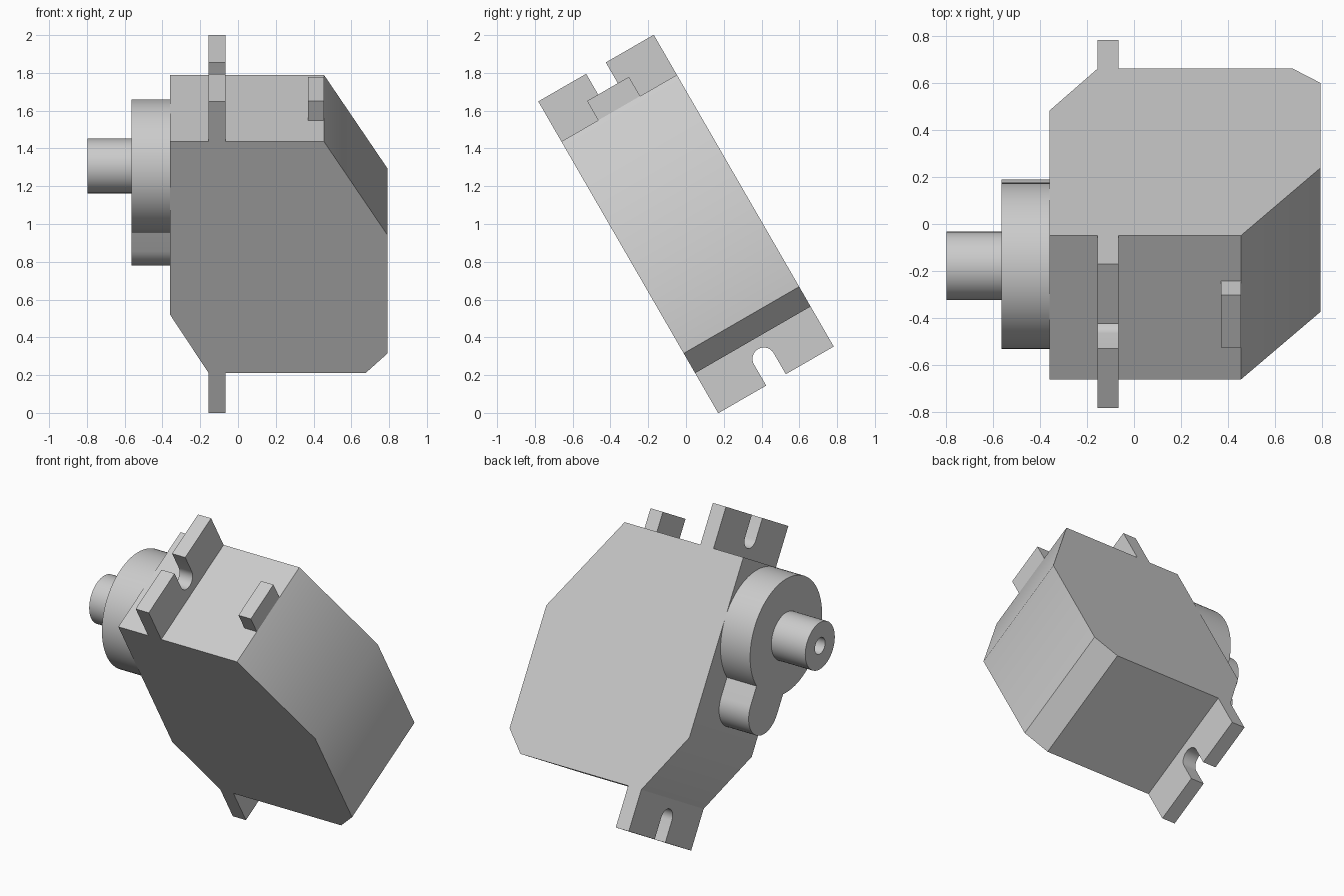
import bpy, bmesh
from math import sin, cos, pi, asin, radians
from mathutils import Matrix, Vector

default = bpy.data.objects.get("Cube")
if default:
    bpy.data.objects.remove(default, do_unlink=True)

grey = bpy.data.materials.new("light_grey_plastic")
grey.use_nodes = True
grey.diffuse_color = (0.6, 0.6, 0.6, 1)
grey.node_tree.nodes["Principled BSDF"].inputs["Base Color"].default_value = (0.6, 0.6, 0.6, 1)

# The whole motor leans back about the x axis
LEAN = Matrix.Translation((0, 0, 1)) @ Matrix.Rotation(radians(30), 4, 'X')
HALF_LEN, HALF_THICK = 0.708, 0.353
GEAR_Z = HALF_LEN - HALF_THICK
LEFT, RIGHT = -0.36, 0.792


def finish(name, bm):
    bmesh.ops.recalc_face_normals(bm, faces=bm.faces)
    mesh = bpy.data.meshes.new(name)
    bm.to_mesh(mesh)
    bm.free()
    mesh.materials.append(grey)
    obj = bpy.data.objects.new(name, mesh)
    bpy.context.collection.objects.link(obj)
    obj.matrix_world = LEAN
    bpy.ops.object.select_all(action='DESELECT')
    obj.select_set(True)
    bpy.context.view_layer.objects.active = obj
    bpy.ops.object.shade_smooth_by_angle(angle=radians(32))
    return obj


def extrude(name, points, direction):
    bm = bmesh.new()
    face = bm.faces.new([bm.verts.new(p) for p in points])
    new = bmesh.ops.extrude_face_region(bm, geom=[face])["geom"]
    verts = [v for v in new if isinstance(v, bmesh.types.BMVert)]
    bmesh.ops.translate(bm, verts=verts, vec=direction)
    return finish(name, bm)


def arc(y, z, radius, start, end, steps):
    angles = [start + (end - start) * i / steps for i in range(steps + 1)]
    return [(y + radius * cos(a), z + radius * sin(a)) for a in angles]


# Case: chamfered outline pushed through the thickness
outline = [(LEFT, HALF_LEN), (0.455, HALF_LEN), (RIGHT, 0.135), (RIGHT, -0.587),
           (0.675, -HALF_LEN), (-0.155, -HALF_LEN), (LEFT, -0.35)]
extrude("case", [(x, -HALF_THICK, z) for x, z in outline], (0, 2 * HALF_THICK, 0))

# Mounting flanges with an open rounded slot
slot = arc(0, 0.824, 0.06, 0, -pi, 16)
tip = 0.953
flange = [(HALF_THICK, HALF_LEN), (HALF_THICK, tip), (0.06, tip)] + slot + [
    (-0.06, tip), (-HALF_THICK, tip), (-HALF_THICK, HALF_LEN)]
for name, side in (("top_flange", 1), ("bottom_flange", -1)):
    extrude(name, [(-0.155, y, side * z) for y, z in flange], (0.09, 0, 0))

# Cable tab on the top end
tab = [(-0.128, HALF_LEN), (0.128, HALF_LEN), (0.128, 0.826), (-0.128, 0.826)]
extrude("cable_tab", [(0.37, y, z) for y, z in tab], (0.085, 0, 0))

# Gear housing: large round boss with a smaller rounded lobe below
lobe = 0.15
notch = asin(lobe / HALF_THICK)
housing = arc(0, GEAR_Z, HALF_THICK, notch - pi / 2, 1.5 * pi - notch, 64)
housing += arc(0, -0.08, lobe, pi, 2 * pi, 24)
extrude("gear_housing", [(-0.563, y, z) for y, z in housing], (0.563 + LEFT, 0, 0))

# Output shaft with a screw hole, turned about its axis
bm = bmesh.new()
profile = [(-0.563, 0.145), (-0.796, 0.145), (-0.796, 0.05), (-0.6, 0.05), (-0.6, 0)]
verts = [bm.verts.new((x, 0, GEAR_Z + r)) for x, r in profile]
edges = [bm.edges.new(pair) for pair in zip(verts, verts[1:])]
bmesh.ops.spin(bm, geom=verts + edges, cent=Vector((0, 0, GEAR_Z)), axis=(1, 0, 0),
               angle=2 * pi, steps=48, use_duplicate=False)
bmesh.ops.remove_doubles(bm, verts=bm.verts, dist=0.0005)
finish("output_shaft", bm)
